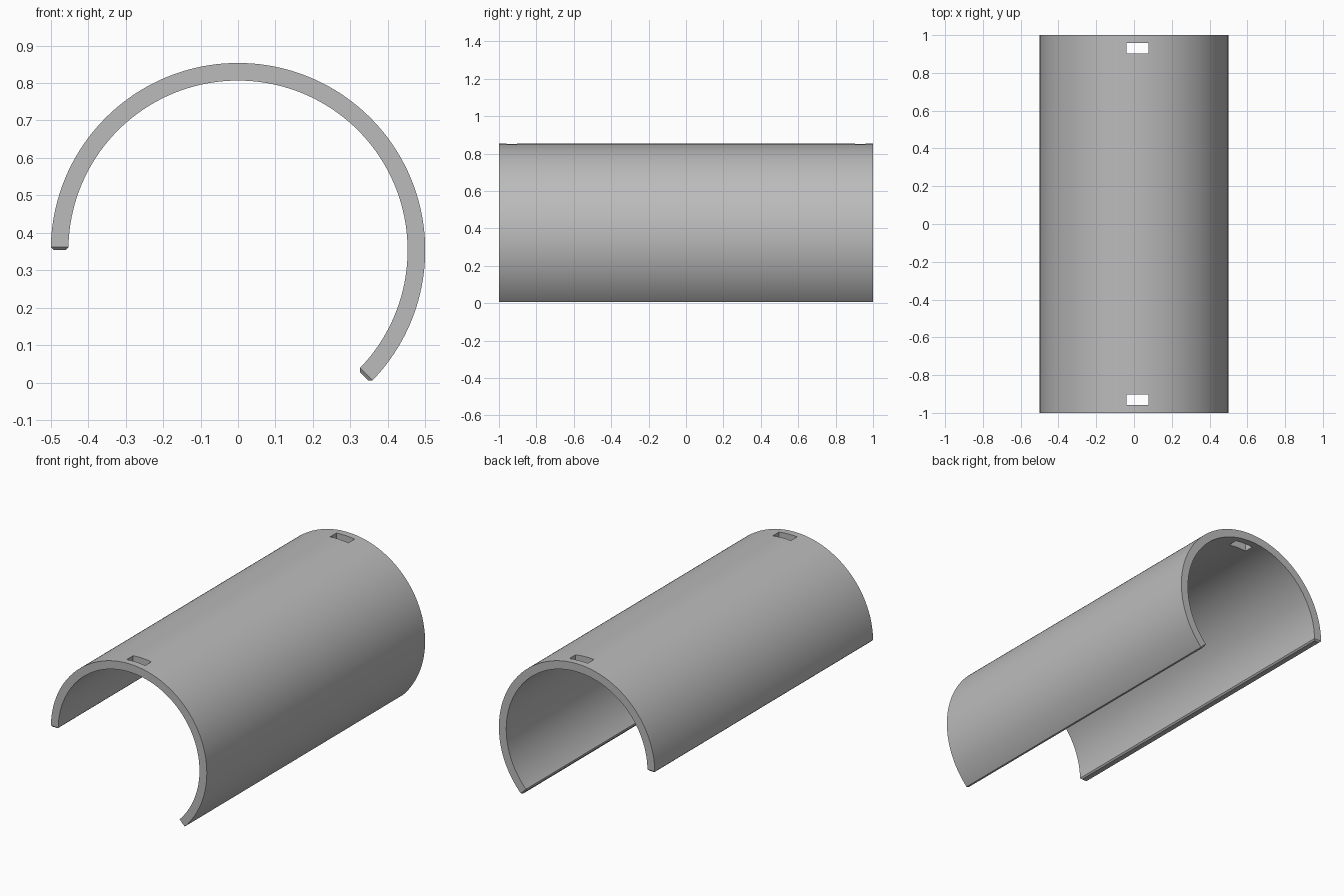
import bpy, bmesh
from math import cos, sin, radians

if "Cube" in bpy.data.objects:
    bpy.data.objects.remove(bpy.data.objects["Cube"])

OUTER, INNER, LENGTH = 0.5, 0.453, 2.0
CENTRE_Z = OUTER * sin(radians(45))
START, END, STEPS = -45, 180, 100
CHAMFER = 0.008

grey = bpy.data.materials.new("plain grey")
grey.use_nodes = True
colour = (0.5, 0.5, 0.5, 1)
grey.diffuse_color = colour
grey.node_tree.nodes["Principled BSDF"].inputs["Base Color"].default_value = colour


def make_object(name, bm):
    bmesh.ops.recalc_face_normals(bm, faces=bm.faces)
    mesh = bpy.data.meshes.new(name)
    bm.to_mesh(mesh)
    bm.free()
    mesh.materials.append(grey)
    obj = bpy.data.objects.new(name, mesh)
    bpy.context.collection.objects.link(obj)
    return obj


# Open tube shell: one ring of four corners per angle, bridged along the arc
bm = bmesh.new()
rings = []
for i in range(STEPS + 1):
    a = radians(START + (END - START) * i / STEPS)
    corners = [(OUTER, -1), (OUTER, 1), (INNER, 1), (INNER, -1)]
    rings.append([bm.verts.new((r * cos(a), s * LENGTH / 2, CENTRE_Z + r * sin(a)))
                  for r, s in corners])
for p, q in zip(rings, rings[1:]):
    for k in range(4):
        n = (k + 1) % 4
        bm.faces.new((p[k], p[n], q[n], q[k]))
caps = [bm.faces.new(rings[0]), bm.faces.new(rings[-1])]

# Chamfer all around both long lips
lip_edges = [e for f in caps for e in f.edges]
bmesh.ops.bevel(bm, geom=lip_edges, offset=CHAMFER, segments=1,
                affect='EDGES', clamp_overlap=True)
shell = make_object("tube_shell", bm)

# Strap slots near each end of the crown
for side, label in ((-1, "front"), (1, "back")):
    bm = bmesh.new()
    bmesh.ops.create_cube(bm, size=1)
    bmesh.ops.scale(bm, vec=(0.117, 0.057, 0.3), verts=bm.verts)
    bmesh.ops.translate(bm, vec=(0.0175, side * 0.931, CENTRE_Z + OUTER), verts=bm.verts)
    cutter = make_object(label + "_slot_cutter", bm)
    cutter.hide_render = True
    cutter.hide_set(True)
    cut = shell.modifiers.new(label + " slot", 'BOOLEAN')
    cut.operation = 'DIFFERENCE'
    cut.solver = 'EXACT'
    cut.object = cutter

# Apply the cuts, remove the cutters, shade the curved walls smooth
bpy.ops.object.select_all(action='DESELECT')
shell.select_set(True)
bpy.context.view_layer.objects.active = shell
for modifier in list(shell.modifiers):
    cutter = modifier.object
    bpy.ops.object.modifier_apply(modifier=modifier.name)
    bpy.data.objects.remove(cutter)
bpy.ops.object.shade_smooth_by_angle(angle=radians(25))
